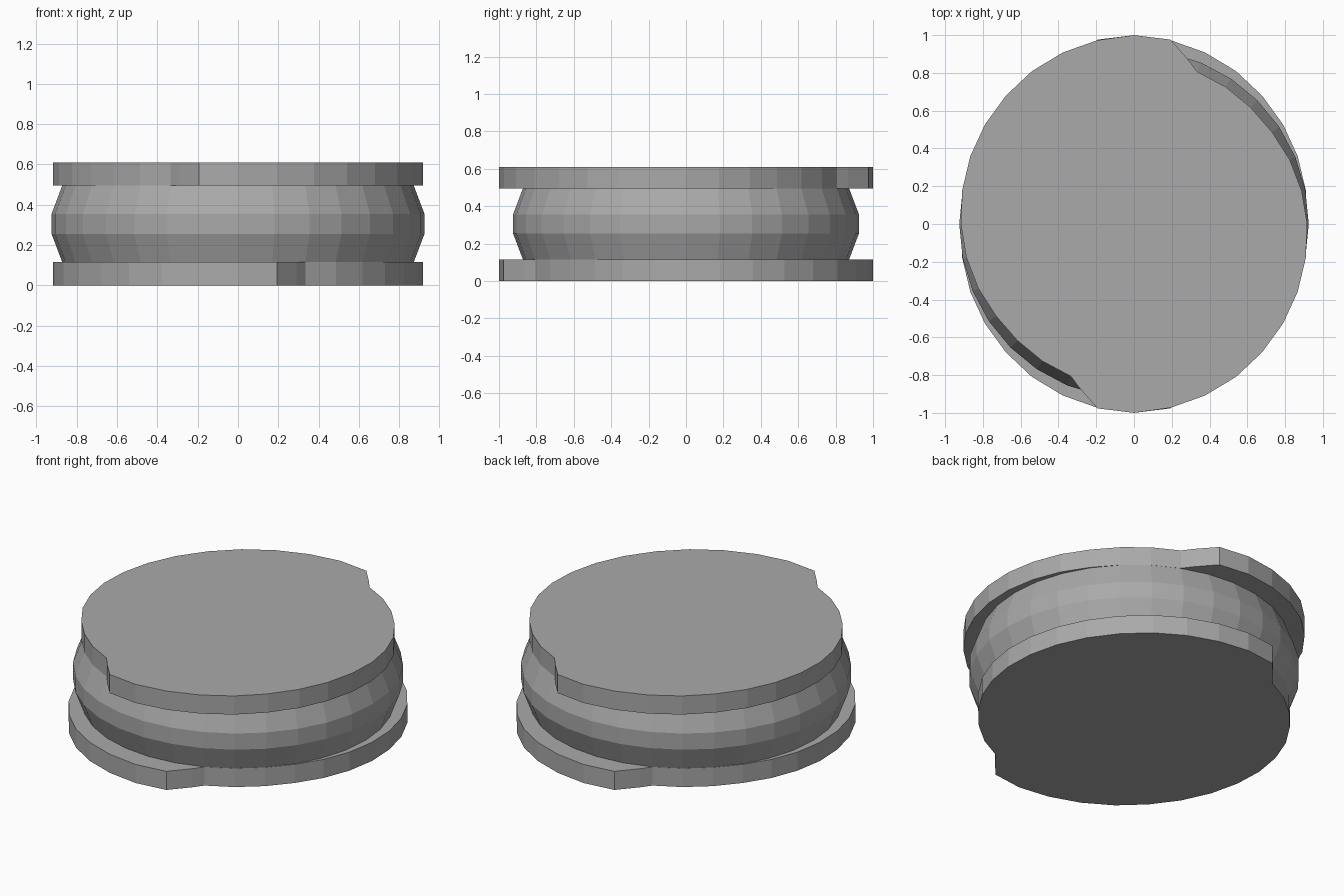
import bpy, bmesh, math

cube = bpy.data.objects.get("Cube")
if cube:
    bpy.data.objects.remove(cube, do_unlink=True)

SIDES = 32
PLATE_H = 0.115
TOTAL_H = 0.61

grey = bpy.data.materials.new("plain grey")
grey.use_nodes = True
COLOUR = (0.4, 0.4, 0.4, 1)
grey.diffuse_color = COLOUR
grey.node_tree.nodes["Principled BSDF"].inputs["Base Color"].default_value = COLOUR


def polar(radius, step):
    """Point on the plan, counted clockwise from the back."""
    a = math.tau * step / SIDES
    return radius * math.sin(a), radius * math.cos(a)


def loft(name, rings):
    """Flat-shaded solid through rings of (x, y, z) points, capped at both ends."""
    bm = bmesh.new()
    loops = [[bm.verts.new(p) for p in ring] for ring in rings]
    for low, high in zip(loops, loops[1:]):
        for i in range(len(low)):
            j = (i + 1) % len(low)
            bm.faces.new((low[i], low[j], high[j], high[i]))
    bm.faces.new(loops[0])
    bm.faces.new(loops[-1])
    bmesh.ops.recalc_face_normals(bm, faces=bm.faces)
    mesh = bpy.data.meshes.new(name)
    bm.to_mesh(mesh)
    bm.free()
    mesh.materials.append(grey)
    obj = bpy.data.objects.new(name, mesh)
    bpy.context.collection.objects.link(obj)
    return obj


# Spiral cam outline: half a turn of growing radius ending in a step, repeated
half = [(1.0, 0), (0.995, 1), (0.913, 1.65)]
radii = (0.873, 0.873, 0.873, 0.878, 0.892, 0.905, 0.917,
         0.927, 0.938, 0.949, 0.96, 0.973, 0.983, 0.992)
half += [(r, k + 2) for k, r in enumerate(radii)]
outline = [polar(r, k) for r, k in half]
outline += [(-x, -y) for x, y in outline]


def cam_plate(name, z, side):
    return loft(name, [[(side * x, y, h) for x, y in outline]
                       for h in (z, z + PLATE_H)])


# Two plates, the lower one handed the opposite way
cam_plate("top_plate", TOTAL_H - PLATE_H, 1)
cam_plate("bottom_plate", 0, -1)

# Faceted bulging drum between the plates
profile = [(0.872, PLATE_H), (0.925, 0.255), (0.925, 0.355), (0.872, TOTAL_H - PLATE_H)]
loft("drum", [[(*polar(r, k), z) for k in range(SIDES)] for r, z in profile])
